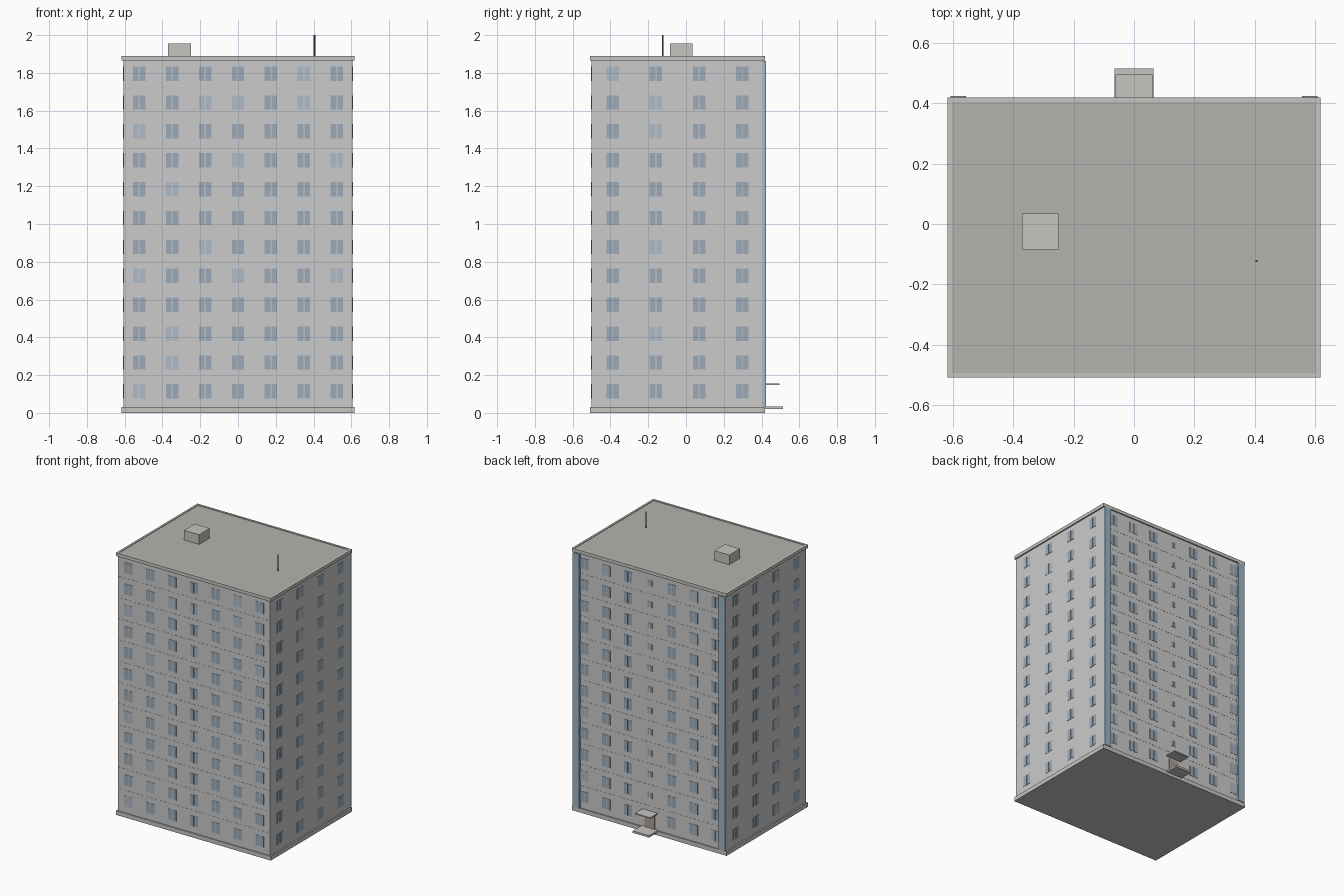
import bpy, bmesh, random
from mathutils import Matrix, Vector

if "Cube" in bpy.data.objects:
    bpy.data.objects.remove(bpy.data.objects["Cube"])

random.seed(4)

def material(name, rgb):
    m = bpy.data.materials.new(name)
    m.diffuse_color = (*rgb, 1)
    m.use_nodes = True
    m.node_tree.nodes["Principled BSDF"].inputs["Base Color"].default_value = m.diffuse_color
    return m

WALL = material("concrete", (0.70, 0.69, 0.68))
TRIM = material("trim_grey", (0.57, 0.56, 0.53))
ROOF = material("roof_grey", (0.46, 0.45, 0.43))
GLASS = material("glass", (0.33, 0.41, 0.49))
PALE = material("pale_glass", (0.42, 0.50, 0.57))
STRIP = material("blue_panel", (0.34, 0.46, 0.55))
DOOR = material("door_brown", (0.40, 0.35, 0.30))
DARK = material("dark_metal", (0.12, 0.12, 0.12))

def boxes(name, items, mat):
    """One object made of boxes given as (x0, x1, y0, y1, z0, z1)."""
    bm = bmesh.new()
    for x0, x1, y0, y1, z0, z1 in items:
        c = Vector(((x0 + x1) / 2, (y0 + y1) / 2, (z0 + z1) / 2))
        s = (x1 - x0, y1 - y0, z1 - z0)
        bmesh.ops.create_cube(bm, size=1, matrix=Matrix.Translation(c) @ Matrix.Diagonal((*s, 1)))
    me = bpy.data.meshes.new(name)
    bm.to_mesh(me)
    bm.free()
    me.materials.append(mat)
    ob = bpy.data.objects.new(name, me)
    bpy.context.collection.objects.link(ob)
    return ob

# Main volume
X, Y0, Y1 = 0.607, -0.50, 0.41
boxes("walls", [(-X, X, Y0, Y1, 0.02, 1.87)], WALL)
boxes("plinth", [(-0.617, 0.617, -0.508, 0.419, 0, 0.03)], TRIM)

# Cornice rim around the roof surface
T = 1.889
boxes("cornice", [(-0.617, 0.617, -0.508, -0.493, 1.865, T),
                  (-0.617, 0.617, 0.404, 0.419, 1.865, T),
                  (-0.617, -0.602, -0.493, 0.404, 1.865, T),
                  (0.602, 0.617, -0.493, 0.404, 1.865, T)], TRIM)
boxes("roof", [(-0.602, 0.602, -0.493, 0.404, 1.866, 1.885)], ROOF)
boxes("roof_hatch", [(-0.37, -0.25, -0.085, 0.035, 1.88, 1.955)], TRIM)

# Roof mast
bpy.ops.mesh.primitive_cylinder_add(vertices=8, radius=0.004, depth=0.12, location=(0.405, -0.122, 1.94))
mast = bpy.context.object
mast.name = "roof_mast"
mast.data.materials.append(DARK)

# Windows: pairs of thin panes on each facade
FLOORS, STEP, Z0 = 12, 0.1529, 0.114
OUT = 0.002
front_pale = {(0, 5), (1, 2), (1, 3), (1, 5), (2, 0), (3, 3), (3, 6), (4, 1),
              (6, 2), (7, 0), (7, 3), (7, 6), (9, 1), (10, 1), (11, 0)}
right_pale = {(0, 0), (1, 1), (2, 1), (6, 1), (9, 1)}

def panes(side, u, z, w=0.033, h=0.038):
    result = []
    for a, b in ((u - w, u - 0.002), (u + 0.002, u + w)):
        span = {"front": (a, b, Y0 - OUT, Y0 + 0.01),
                "back": (a, b, Y1 - 0.01, Y1 + OUT),
                "left": (-X - OUT, -X + 0.01, a, b),
                "right": (X - 0.01, X + OUT, a, b)}[side]
        result.append((*span, z - h, z + h))
    return result

for side in ("front", "back", "left", "right"):
    if side in ("front", "back"):
        cols = [(i - 3) * 0.1745 for i in range(7)]
    else:
        cols = [-0.045 + (i - 1.5) * 0.2287 for i in range(4)]
    dark, pale, stair = [], [], []
    for r in range(FLOORS):
        z = Z0 + (FLOORS - 1 - r) * STEP
        for c, u in enumerate(cols):
            if side == "back" and c == 3:
                # Small stairwell windows above the entrance
                if r < FLOORS - 1:
                    stair += panes(side, u, z, 0.018, 0.02)
                continue
            if side == "front":
                light = (r, c) in front_pale
            elif side == "right":
                light = (r, c) in right_pale
            else:
                light = random.random() < 0.12
            (pale if light else dark).extend(panes(side, u, z))
    boxes(side + "_windows", dark, GLASS)
    if pale:
        boxes(side + "_pale_windows", pale, PALE)
    if stair:
        boxes("stair_windows", stair, GLASS)

# Thin panel joints between floors, front and back
joints = []
for f in range(FLOORS - 1):
    z = Z0 + (f + 0.5) * STEP
    joints += [(-X, X, Y0 - 0.001, Y0 + 0.005, z - 0.002, z + 0.002),
               (-X, X, Y1 - 0.005, Y1 + 0.001, z - 0.002, z + 0.002)]
boxes("floor_joints", joints, TRIM)

# Blue vertical panels at the rear corners
boxes("corner_panels", [(-0.607, -0.555, Y1 - 0.01, 0.424, 0.03, 1.862),
                        (0.555, 0.607, Y1 - 0.01, 0.424, 0.03, 1.862)], STRIP)

# Rear entrance
boxes("entrance_door", [(-0.04, 0.04, Y1 - 0.01, Y1 + 0.004, 0.03, 0.135)], DOOR)
boxes("entrance_canopy", [(-0.061, 0.061, Y1 - 0.01, 0.494, 0.147, 0.155)], TRIM)
boxes("entrance_step", [(-0.065, 0.065, Y1 - 0.01, 0.514, 0.02, 0.034)], TRIM)

# Centre the whole model on y = 0 is already satisfied by the coordinates above
